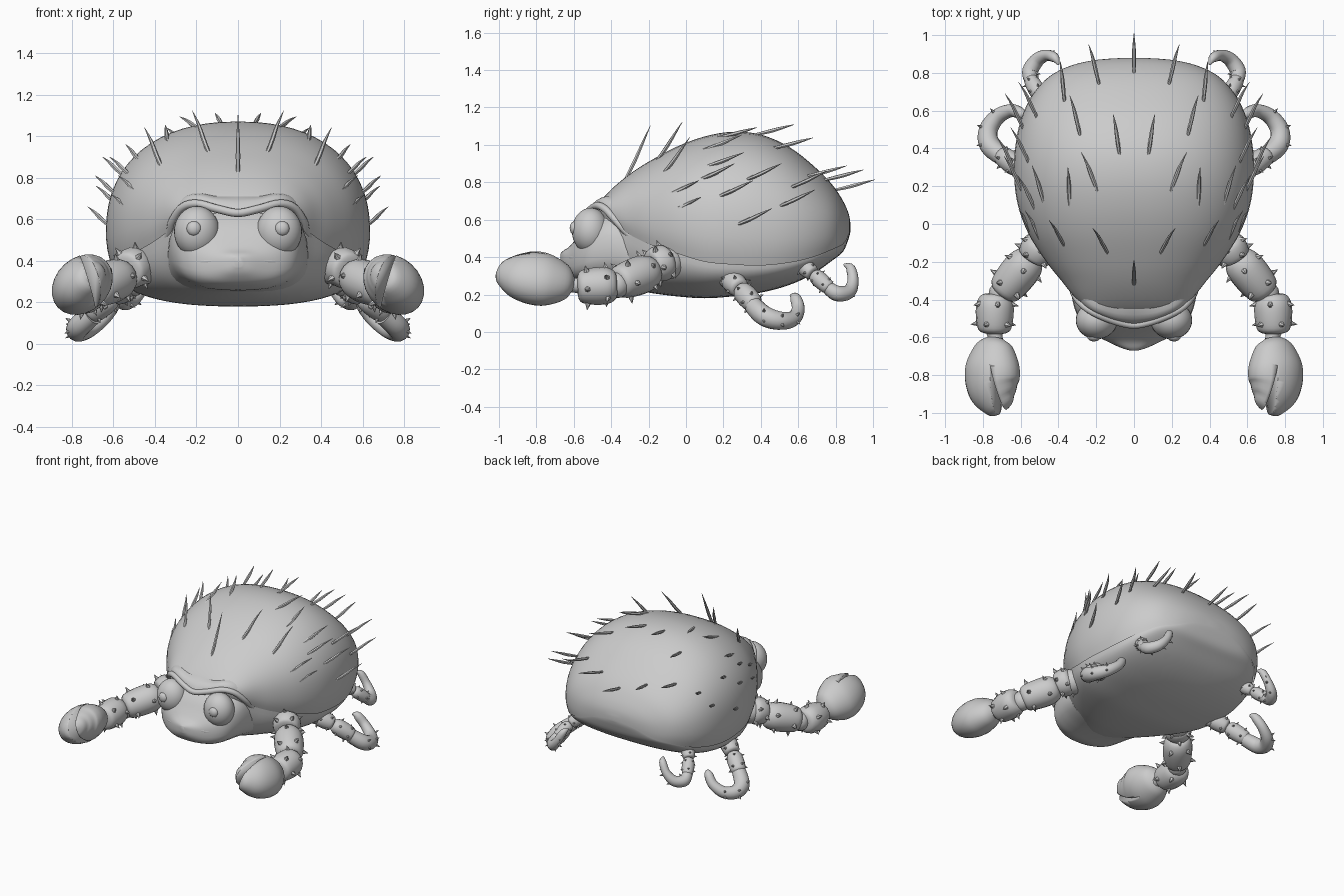
import bpy, bmesh, math
from math import cos, sin, pi, radians
from mathutils import Vector, Quaternion
from mathutils.bvhtree import BVHTree

if "Cube" in bpy.data.objects:
    bpy.data.objects.remove(bpy.data.objects["Cube"])


def spline(pts, n=5):
    """Catmull-Rom through tuples of any length."""
    out = []
    for i in range(len(pts) - 1):
        a, b, c, d = pts[max(i - 1, 0)], pts[i], pts[i + 1], pts[min(i + 2, len(pts) - 1)]
        for k in range(n):
            t = k / n
            out.append([0.5 * (2 * q + (r - p) * t + (2 * p - 5 * q + 4 * r - s) * t * t
                               + (3 * q - p - 3 * r + s) * t ** 3)
                        for p, q, r, s in zip(a, b, c, d)])
    return out + [list(pts[-1])]


def sp(v, e):
    return math.copysign(abs(v) ** e, v)


def loft(bm, rings, closed=True, caps=True):
    rows = [[bm.verts.new(p) for p in r] for r in rings]
    n = len(rows[0])
    for a, b in zip(rows, rows[1:]):
        for i in range(n if closed else n - 1):
            j = (i + 1) % n
            bm.faces.new((a[i], a[j], b[j], b[i]))
    if caps:
        bm.faces.new(rows[0])
        bm.faces.new(rows[-1])


def tube(bm, pts, sides=12, smooth=5, ax=1, ay=1, roll=0):
    """Round tube through (x, y, z, radius) points."""
    if smooth:
        pts = spline(pts, smooth)
    P = [Vector(p[:3]) for p in pts]
    q, last, rings = Quaternion(), Vector((0, 0, 1)), []
    for i, p in enumerate(P):
        t = (P[min(i + 1, len(P) - 1)] - P[max(i - 1, 0)]).normalized()
        q = last.rotation_difference(t) @ q
        last = t
        r = max(pts[i][3], 0.001)
        spin = Quaternion((0, 0, 1), roll)
        rings.append([p + q @ (spin @ Vector((r * ax * cos(2 * pi * k / sides),
                      r * ay * sin(2 * pi * k / sides), 0))) for k in range(sides)])
    loft(bm, rings)


def barrel(bm, a, b, r, spikes=0):
    """Bulging limb segment with two rings of thorns."""
    a, b = Vector(a), Vector(b)
    prof = [(0, .55), (.06, .8), (.25, 1), (.55, 1.02), (.85, .92), (.96, .75), (1, .5)]
    tube(bm, [(*a.lerp(b, t), r * s) for t, s in prof], 16, 3)
    d = (b - a).normalized()
    u = d.orthogonal().normalized()
    for f in (.25, .75) if spikes else ():
        for k in range(spikes):
            n = Quaternion(d, 2 * pi * (k + f) / spikes) @ u
            c = a.lerp(b, f) + n * r * .88
            tube(bm, [(*c, r * .19), (*(c + n * r * .42 + d * r * .08), .001)], 6, 0)


def ball(bm, c, rad, seg=24):
    vs = bmesh.ops.create_uvsphere(bm, u_segments=seg, v_segments=seg // 2, radius=1)['verts']
    for v in vs:
        v.co = Vector([v.co[i] * rad[i] + c[i] for i in range(3)])


def finish(bm, name, mirror=False, cutter=None):
    bmesh.ops.recalc_face_normals(bm, faces=bm.faces)
    me = bpy.data.meshes.new(name)
    bm.to_mesh(me)
    bm.free()
    ob = bpy.data.objects.new(name, me)
    bpy.context.collection.objects.link(ob)
    if cutter:
        m = ob.modifiers.new("notch", 'BOOLEAN')
        m.operation, m.solver, m.object = 'DIFFERENCE', 'EXACT', cutter
    if mirror:
        ob.modifiers.new("mirror", 'MIRROR')
    bpy.ops.object.select_all(action='DESELECT')
    ob.select_set(True)
    bpy.context.view_layer.objects.active = ob
    bpy.ops.object.shade_smooth_by_angle(angle=radians(40))
    return ob


# body stations: y, half width, top z, seam z, bottom z
body = spline([(-.47, .16, .68, .64, .30), (-.44, .25, .72, .62, .27), (-.38, .32, .78, .57, .25),
               (-.30, .385, .845, .52, .23), (-.20, .465, .91, .47, .21), (-.05, .56, .99, .42, .19),
               (.10, .615, 1.045, .375, .18), (.25, .635, 1.07, .36, .19), (.40, .63, 1.055, .355, .21),
               (.55, .60, .99, .37, .25), (.68, .54, .89, .40, .31), (.78, .45, .79, .44, .38),
               (.84, .33, .70, .47, .43), (.87, .19, .63, .52, .50), (.88, .03, .575, .55, .54)], 4)

# domed shell
bm = bmesh.new()
rings, A = [], radians(20)
for y, w, top, seam, bot in body:
    zc, ring = seam + .25 * (top - seam), []
    for k in range(41):
        t = -A + (pi + 2 * A) * k / 40
        s = sin(t)
        z = zc + ((top - zc) * s ** .88 if s > 0 else (zc - seam) * s / sin(A))
        ring.append((w * sp(cos(t), .88), y, z))
    rings.append(ring)
loft(bm, rings, closed=False)
bvh = BVHTree.FromBMesh(bm)
finish(bm, "shell")

# belly
bm = bmesh.new()
loft(bm, [[(w * .93 * sp(cos(t), .8), y, seam + .01 - (seam + .01 - bot) * abs(sin(t)) ** .8)
           for t in [pi * k / 28 for k in range(29)]] for y, w, top, seam, bot in body], closed=False)
finish(bm, "belly")

# head: y, half width, top z, bottom z
bm = bmesh.new()
head = spline([(-.67, .02, .42, .37), (-.655, .07, .435, .335), (-.62, .145, .46, .295), (-.58, .22, .51, .275),
               (-.53, .275, .58, .26), (-.46, .31, .64, .255), (-.38, .33, .66, .25), (-.28, .34, .60, .24)], 4)
loft(bm, [[(w * sp(cos(t), .75), y, (a + b) / 2 + (a - b) / 2 * sp(sin(t), .75))
           for t in [2 * pi * k / 32 for k in range(32)]] for y, w, a, b in head])
finish(bm, "head")

# brow hood: sheet from the shell forward to a rolled lip
edge = [(0, -.535, .63), (.1, -.515, .65), (.2, -.475, .675), (.27, -.43, .655), (.315, -.37, .59),
        (.335, -.30, .52), (.40, -.19, .455)]
back = [(0, -.45, .71), (.1, -.445, .71), (.19, -.42, .725), (.26, -.375, .71), (.32, -.32, .66),
        (.365, -.26, .585), (.42, -.17, .50)]
bm = bmesh.new()
ea, ba = [Vector(p) for p in spline(edge)], [Vector(p) for p in spline(back)]
rows = [[b.lerp(e, f) + Vector((0, -.012, .012)) * sin(pi * f) for e, b in zip(ea, ba)]
        for f in (0, .25, .5, .75, 1)]
rows.append([e + Vector((-e.x * .06, .06, -.02)) for e in ea])
loft(bm, rows, closed=False, caps=False)
finish(bm, "brow_hood", True)

# brow rim and lip
for name, half in (("brow_rim", [(*p, .02) for p in edge]),
                   ("lip", [(0, -.652, .405, .016), (.1, -.622, .40, .016), (.19, -.578, .395, .016),
                            (.26, -.52, .40, .012)])):
    bm = bmesh.new()
    tube(bm, [(-x, y, z, r) for x, y, z, r in half[:0:-1]] + half)
    finish(bm, name)

# eyes
bm = bmesh.new()
ball(bm, (.198, -.51, .54), (.11, .1, .123), 32)
ball(bm, (.212, -.597, .555), (.036, .025, .036), 16)
finish(bm, "eyes", True)

# front arms
bm = bmesh.new()
ball(bm, (.47, -.10, .37), (.09, .09, .09))
barrel(bm, (.48, -.09, .38), (.54, -.19, .35), .095, 5)
barrel(bm, (.54, -.17, .33), (.70, -.37, .26), .1, 5)
barrel(bm, (.735, -.37, .25), (.74, -.58, .24), .098, 5)
ball(bm, (.70, -.37, .25), (.07, .07, .07), 16)
tube(bm, [(.74, -.56, .25, .05), (.735, -.60, .25, .04), (.735, -.66, .26, .055)])
finish(bm, "front_arms", True)

# claws with a slanted wedge notch
bm = bmesh.new()
tri = [(.735, -.75), (.655, -1.06), (.725, -1.06)]
loft(bm, [[(x + (z - .33) * .3, y, z) for x, y in tri] for z in (0, .6)])
cutter = finish(bm, "claw_notch_cutter")
cutter.hide_render = True
cutter.hide_set(True)
bm = bmesh.new()
tube(bm, [(.735, -.605, .26, .04), (.74, -.64, .265, .09), (.747, -.72, .275, .128), (.75, -.79, .285, .14),
          (.742, -.87, .30, .13), (.715, -.935, .32, .098), (.69, -.97, .335, .06), (.68, -.985, .34, .01)],
     24, 4, 1.15, .92, radians(-35))
finish(bm, "claws", True, cutter)

# hooked back legs: hip ball, barrel thigh, curled foot
legs = {"middle_legs": (.06, [(.50, .23, .29), (.60, .29, .23), (.71, .37, .14)],
                        [(.70, .36, .14, .05), (.765, .42, .085, .055), (.77, .50, .06, .05),
                         (.72, .57, .07, .042), (.65, .60, .12, .035), (.60, .585, .18, .03),
                         (.575, .56, .195, .008)]),
        "rear_legs": (.045, [(.45, .62, .36), (.50, .68, .31), (.55, .77, .23)],
                      [(.545, .76, .235, .036), (.55, .81, .205, .042), (.51, .87, .215, .038),
                       (.46, .893, .27, .03), (.42, .88, .34, .025), (.40, .845, .36, .006)])}
for name, (r, (hip, knee, ankle), foot) in legs.items():
    bm = bmesh.new()
    ball(bm, hip, (r, r, r), 16)
    barrel(bm, hip, knee, r, 4)
    barrel(bm, knee, ankle, r * .95, 5)
    tube(bm, foot, 14)
    for x, y, z, s in foot[1:4]:
        n = Vector((x - .58, y - (hip[1] + .2), 0)).normalized()
        for dz in (-.5, .6):
            d = (n + Vector((0, 0, dz))).normalized()
            c = Vector((x, y, z)) + d * s * .9
            tube(bm, [(*c, .01), (*(c + d * .028), .001)], 6, 0)
    finish(bm, name, True)


# bristles: cast onto the shell from a point, then sweep up and back
def bristle(bm, start, ray, dx, dy, dz):
    p = bvh.ray_cast(Vector(start), Vector(ray))[0]
    if p:
        tube(bm, [(p.x - dx * .1, p.y, p.z - dz * .1, .008), (p.x + dx * .3, p.y + dy * .4, p.z + dz * .3, .011),
                  (p.x + dx * .6, p.y + dy * .7, p.z + dz * .65, .008),
                  (p.x + dx, p.y + dy, p.z + dz, .001)], 6, 3)


def top_bristle(bm, x, y, dx):
    bristle(bm, (x, y, 3), (0, 0, -1), dx, .15 if y < -.1 else .21, max(.05, .12 - .5 * y))


bm = bmesh.new()
for h in [(.14, -.17, .08), (.20, .17, .08), (.08, .37, .03), (.29, .47, .05), (.19, .74, .05),
          (.34, .09, .01), (.37, .65, .02), (.37, -.13, .08), (.48, .10, .06)]:
    top_bristle(bm, *h)
for y, z in [(-.12, .73), (-.11, .64), (.07, .82), (.17, .73), (.27, .58), (.32, .82), (.50, .68), (.56, .78)]:
    bristle(bm, (3, y, z), (-1, 0, 0), .09, .19, .08)
finish(bm, "side_bristles", True)
bm = bmesh.new()
for y in (-.34, .80):
    top_bristle(bm, 0, y, 0)
finish(bm, "centre_bristles")
